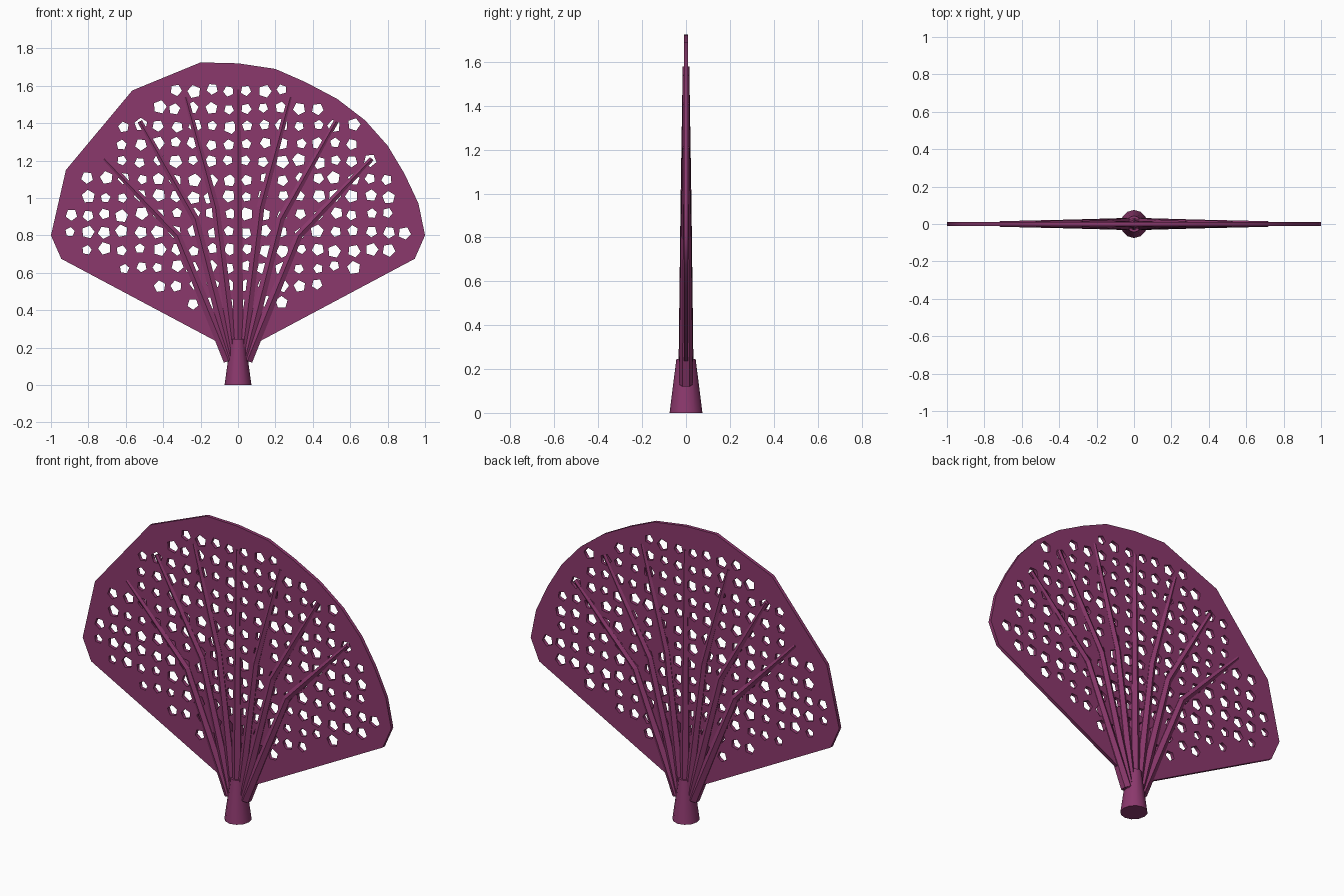
import bpy, bmesh, math, random
from mathutils import Vector

cube = bpy.data.objects.get("Cube")
if cube:
    bpy.data.objects.remove(cube, do_unlink=True)

random.seed(4)

coral = bpy.data.materials.new("coral_purple")
coral.use_nodes = True
colour = (0.26, 0.04, 0.152, 1)
coral.diffuse_color = colour
coral.node_tree.nodes["Principled BSDF"].inputs["Base Color"].default_value = colour


def add_object(name, data):
    obj = bpy.data.objects.new(name, data)
    bpy.context.collection.objects.link(obj)
    data.materials.append(coral)
    return obj


def loft(name, rings):
    """Capped tube through rings that all have the same point count."""
    bm = bmesh.new()
    loops = [[bm.verts.new(p) for p in ring] for ring in rings]
    n = len(loops[0])
    for a, b in zip(loops, loops[1:]):
        for i in range(n):
            j = (i + 1) % n
            bm.faces.new((a[i], a[j], b[j], b[i]))
    bm.faces.new(loops[0])
    bm.faces.new(loops[-1])
    bmesh.ops.recalc_face_normals(bm, faces=bm.faces)
    mesh = bpy.data.meshes.new(name)
    bm.to_mesh(mesh)
    bm.free()
    return add_object(name, mesh)


# Fan blade: filled outline with rows of uneven pentagon holes
outline = [(-0.10, 0.225), (0.10, 0.225), (0.945, 0.675), (1.0, 0.80),
           (0.965, 0.97), (0.89, 1.13), (0.80, 1.28), (0.68, 1.415),
           (0.53, 1.53), (0.36, 1.62), (0.20, 1.69), (0.0, 1.72),
           (-0.20, 1.725), (-0.565, 1.575), (-0.92, 1.15), (-1.0, 0.80),
           (-0.945, 0.675)]

curve = bpy.data.curves.new("fan_blade", "CURVE")
curve.dimensions = "2D"
curve.fill_mode = "BOTH"
curve.extrude = 0.01


def add_loop(points):
    spline = curve.splines.new("POLY")
    spline.points.add(len(points) - 1)
    for point, (x, z) in zip(spline.points, points):
        point.co = (x, z, 0, 1)
    spline.use_cyclic_u = True


add_loop(outline)
step = 0.0945
# first and last hole column in each row, from the bottom row up
rows = [(-3, 2), (-5, 4), (-7, 6), (-9, 8), (-10, 9), (-10, 8), (-9, 8),
        (-9, 8), (-7, 7), (-7, 6), (-7, 6), (-5, 4), (-4, 2)]
for row, (first, last) in enumerate(rows):
    for col in range(first, last + 1):
        cx = (col + 0.5) * step + random.uniform(-0.009, 0.009)
        cz = 0.44 + row * step + random.uniform(-0.009, 0.009)
        radius = random.uniform(0.026, 0.037)
        turn = random.uniform(0, math.tau)
        add_loop([(cx + radius * math.cos(turn + k * math.tau / 5),
                   cz + radius * math.sin(turn + k * math.tau / 5))
                  for k in range(5)])

blade = add_object("fan_blade", curve)
blade.rotation_euler.x = math.pi / 2
bpy.ops.object.select_all(action="DESELECT")
blade.select_set(True)
bpy.context.view_layer.objects.active = blade
bpy.ops.object.convert(target="MESH")


# Ribs: six-sided tapering branches through the blade
def rib(name, path, radii):
    points = [Vector((x, 0, z)) for x, z in path]
    rings = []
    for i, p in enumerate(points):
        along = (points[min(i + 1, len(points) - 1)] - points[max(i - 1, 0)]).normalized()
        side = Vector((along.z, 0, -along.x))
        rings.append([p + radii[i] * (side * math.cos(a) + Vector((0, math.sin(a), 0)))
                      for a in (math.radians(30 + 60 * k) for k in range(6))])
    loft(name, rings)


rib("middle_rib", [(0, 0.13), (0, 0.95), (0, 1.58)], (0.035, 0.025, 0.015))
branches = {"inner": [(0.02, 0.13), (0.12, 0.95), (0.28, 1.54)],
            "middle": [(0.035, 0.13), (0.23, 0.89), (0.525, 1.41)],
            "outer": [(0.05, 0.13), (0.325, 0.80), (0.715, 1.21)]}
for label, path in branches.items():
    for side, sign in (("left", 1), ("right", -1)):
        rib(f"{label}_rib_{side}", [(sign * x, z) for x, z in path],
            (0.032, 0.024, 0.015))

# Stem: short tapered foot
loft("stem", [[(rx * math.cos(k * math.tau / 12), ry * math.sin(k * math.tau / 12), z)
               for k in range(12)]
              for rx, ry, z in ((0.072, 0.075, 0), (0.038, 0.044, 0.245))])
bpy.ops.object.select_all(action="DESELECT")
stem = bpy.data.objects["stem"]
stem.select_set(True)
bpy.context.view_layer.objects.active = stem
bpy.ops.object.shade_smooth_by_angle(angle=math.radians(40))
